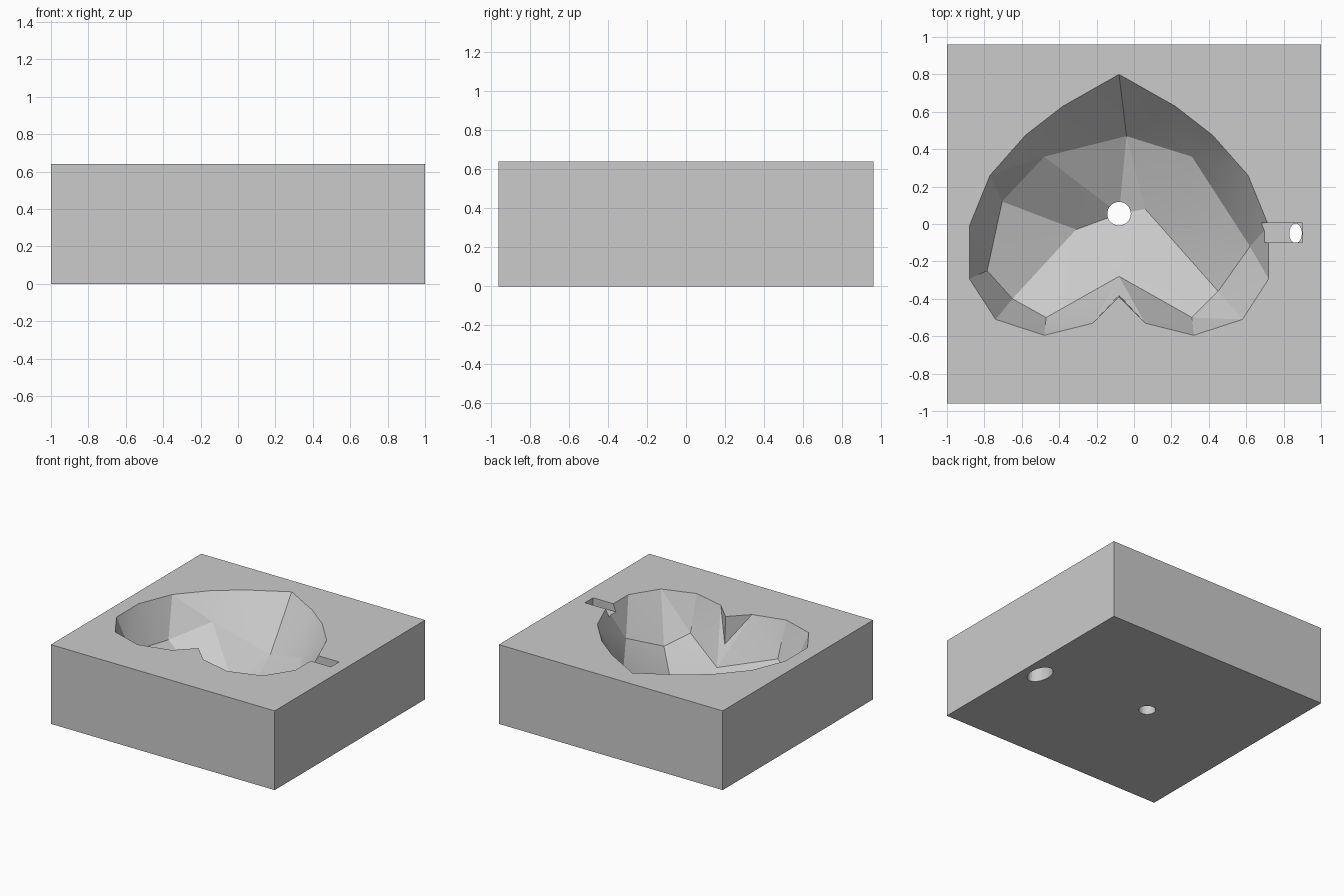
import bpy, bmesh, math
from mathutils import Vector
from mathutils.geometry import delaunay_2d_cdt

cube = bpy.data.objects.get("Cube")
if cube:
    bpy.data.objects.remove(cube, do_unlink=True)

W, D, H = 1.0, 0.96, 0.64      # half width, half depth, height
CX = -0.08                     # symmetry line of the basin

stone = bpy.data.materials.new("grey_stone")
stone.use_nodes = True
stone.diffuse_color = (0.6, 0.6, 0.6, 1)
stone.node_tree.nodes["Principled BSDF"].inputs["Base Color"].default_value = (0.6, 0.6, 0.6, 1)


def make_object(name, bm):
    bmesh.ops.recalc_face_normals(bm, faces=bm.faces)
    mesh = bpy.data.meshes.new(name)
    bm.to_mesh(mesh)
    bm.free()
    mesh.materials.append(stone)
    obj = bpy.data.objects.new(name, mesh)
    bpy.context.scene.collection.objects.link(obj)
    return obj


def loop_edges(start, count):
    return [(start + i, start + (i + 1) % count) for i in range(count)]


# Heart-shaped rim: half outline from the tip to the notch, then mirrored
half = [(0, .80), (.30, .63), (.50, .475), (.69, .26), (.80, -.01),
        (.80, -.293), (.66, -.51), (.40, -.595), (.14, -.53), (0, -.39)]
rim = [(CX + x, y, H) for x, y in half] + [(CX - x, y, H) for x, y in half[-2:0:-1]]

# Foot of the basin wall and the low points of its floor
foot = [(-.04, .47, .27), (.31, .36, .38), (.62, -.12, .38), (.45, -.36, .27),
        (.31, -.50, .36), (CX, -.28, .27), (-.47, -.50, .36), (-.65, -.40, .31),
        (-.785, -.25, .37), (-.705, .12, .345), (-.48, .36, .46)]
floor = [(.06, .08, .17), (-.31, -.03, .17), (CX, .055, .16), (CX, -.38, .42)]
corners = [(-W, -D, H), (W, -D, H), (W, D, H), (-W, D, H)]

# Block: triangulated top with the basin, plus walls and underside
points = corners + rim + foot + floor
edges = loop_edges(0, 4) + loop_edges(4, len(rim)) + loop_edges(4 + len(rim), len(foot))
flat, _, tris, origin, _, _ = delaunay_2d_cdt(
    [Vector(p[:2]) for p in points], edges, [], 0, 1e-5)
bm = bmesh.new()
verts = [bm.verts.new((p.x, p.y, points[o[0]][2])) for p, o in zip(flat, origin)]
for tri in tris:
    bm.faces.new([verts[i] for i in tri])
top = [min(verts, key=lambda v: (v.co - Vector(c)).length) for c in corners]
base = [bm.verts.new((x, y, 0)) for x, y, _ in corners]
bm.faces.new(base[::-1])
for a, b in loop_edges(0, 4):
    bm.faces.new((base[a], base[b], top[b], top[a]))
basin = make_object("basin_block", bm)


def cone_cutter(name, x, y, z0, z1, r0, r1, squash=1.0):
    bm = bmesh.new()
    bmesh.ops.create_cone(bm, cap_ends=True, segments=32, radius1=r0, radius2=r1, depth=z1 - z0)
    bmesh.ops.scale(bm, vec=(squash, 1, 1), verts=bm.verts)
    bmesh.ops.translate(bm, vec=(x, y, (z0 + z1) / 2), verts=bm.verts)
    return make_object(name, bm)


def box_cutter(name, lo, hi):
    bm = bmesh.new()
    bmesh.ops.create_cube(bm, size=1)
    for v in bm.verts:
        v.co = [lo[i] if v.co[i] < 0 else hi[i] for i in range(3)]
    return make_object(name, bm)


# Overflow channel, tapered overflow pipe and drain
cutters = [
    box_cutter("overflow_channel_cutter", (.66, -.10, H - .06), (.90, .005, H + .1)),
    cone_cutter("overflow_pipe_cutter", .864, -.05, -.01, H - .04, .12, .05, .64),
    cone_cutter("drain_cutter", CX, .055, -.1, .4, .063, .063),
]
bpy.context.view_layer.objects.active = basin
for c in cutters:
    mod = basin.modifiers.new(c.name, "BOOLEAN")
    mod.operation = "DIFFERENCE"
    mod.solver = "EXACT"
    mod.object = c
    bpy.ops.object.modifier_apply(modifier=mod.name)
    bpy.data.objects.remove(c, do_unlink=True)

# Round the pipe walls, keep the basin facets crisp
basin.select_set(True)
bpy.ops.object.shade_smooth_by_angle(angle=math.radians(15))
